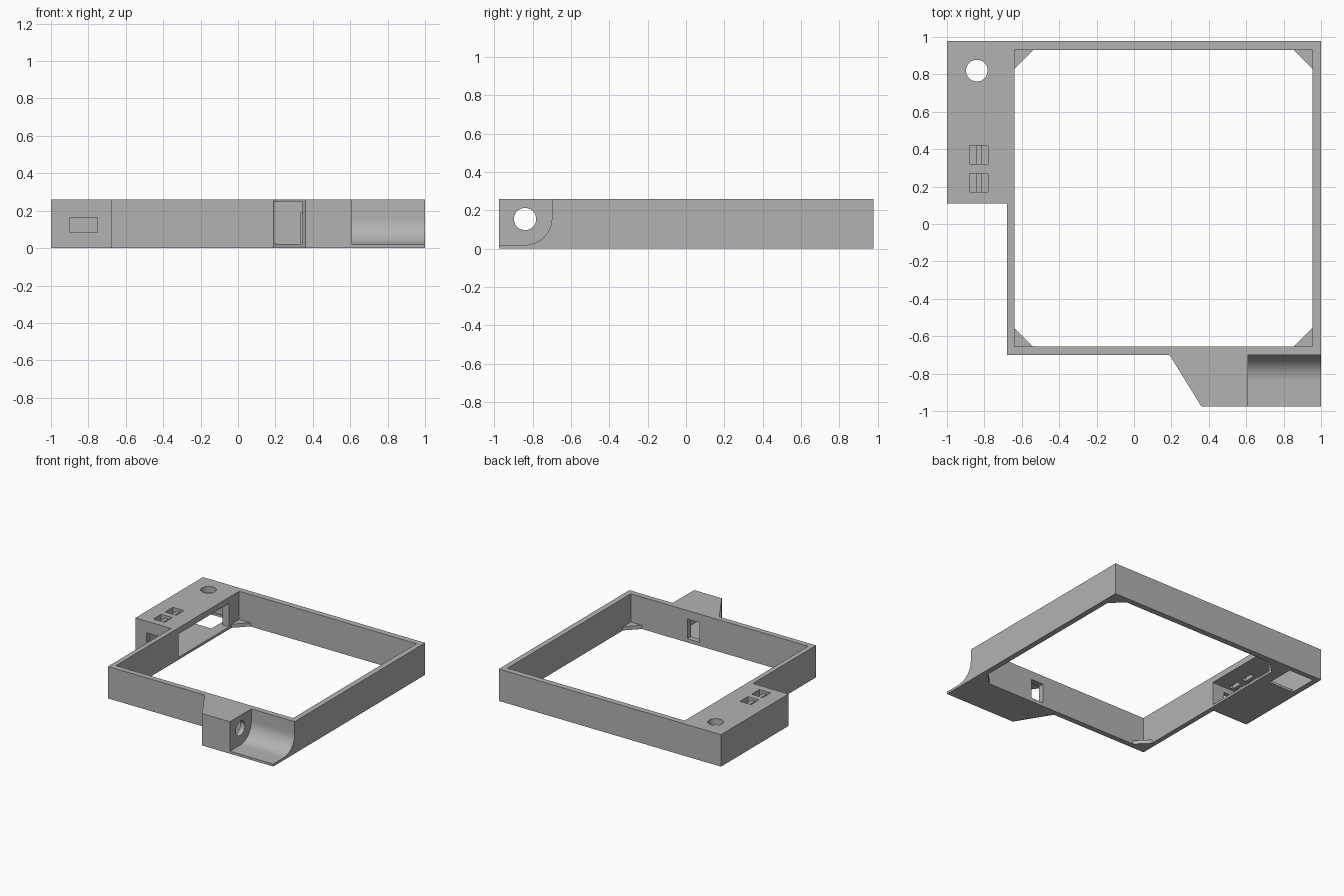
import bpy, bmesh, math

cube = bpy.data.objects.get("Cube")
if cube:
    bpy.data.objects.remove(cube, do_unlink=True)

grey = bpy.data.materials.new("plain grey")
grey.use_nodes = True
grey.diffuse_color = (0.45, 0.45, 0.45, 1)
grey.node_tree.nodes["Principled BSDF"].inputs["Base Color"].default_value = grey.diffuse_color


def prism(name, points, axis, lo, hi):
    """Extrude a 2D outline along an axis; the other two axes keep x, y, z order."""
    place = {"x": lambda a, b, h: (h, a, b),
             "y": lambda a, b, h: (a, h, b),
             "z": lambda a, b, h: (a, b, h)}[axis]
    bm = bmesh.new()
    rings = [[bm.verts.new(place(a, b, h)) for a, b in points] for h in (lo, hi)]
    for ring in rings:
        bm.faces.new(ring)
    n = len(points)
    for i in range(n):
        j = (i + 1) % n
        bm.faces.new((rings[0][i], rings[0][j], rings[1][j], rings[1][i]))
    bmesh.ops.recalc_face_normals(bm, faces=bm.faces)
    mesh = bpy.data.meshes.new(name)
    bm.to_mesh(mesh)
    bm.free()
    mesh.materials.append(grey)
    obj = bpy.data.objects.new(name, mesh)
    bpy.context.collection.objects.link(obj)
    return obj


def rect(a0, a1, b0, b1):
    return [(a0, b0), (a1, b0), (a1, b1), (a0, b1)]


def arc(ca, cb, r, start, end, steps):
    angles = [math.radians(start + (end - start) * i / steps) for i in range(steps + 1)]
    return [(ca + r * math.cos(t), cb + r * math.sin(t)) for t in angles]


# Body: square frame with a box on one side and a tab at the front
TOP, FRONT, BACK = 0.26, -0.975, 0.978
body = prism("frame_body", [
    (-1, BACK), (-1, 0.11), (-0.68, 0.11), (-0.68, -0.70), (0.19, -0.70),
    (0.36, FRONT), (1, FRONT), (1, BACK)], "z", 0, TOP)

# Frame window, with corner gussets left at the bottom
x0, x1, y0, y1, leg = -0.64, 0.955, -0.655, 0.93, 0.1
octagon = [(x0 + leg, y0), (x1 - leg, y0), (x1, y0 + leg), (x1, y1 - leg),
           (x1 - leg, y1), (x0 + leg, y1), (x0, y1 - leg), (x0, y0 + leg)]
cutters = [
    prism("window_cut", rect(x0, x1, y0, y1), "z", 0.03, 0.4),
    prism("gusset_cut", octagon, "z", -0.1, 0.1),
    # Side box: hollow open to the frame, bottom hatch, round hole, front port
    prism("box_hollow_cut", [(-0.96, 0.15), (-0.6, 0.15), (-0.6, 0.8), (-0.7, 0.8),
                             (-0.7, 0.94), (-0.96, 0.94)], "z", 0.02, 0.21),
    prism("hatch_cut", rect(-0.955, -0.73, 0.70, 0.935), "z", -0.1, 0.1),
    prism("round_hole_cut", arc(-0.84, 0.82, 0.058, 0, 350, 35), "z", 0.1, 0.4),
    prism("port_cut", rect(-0.9, -0.75, 0.085, 0.165), "y", 0, 0.2),
    # Front tab: curved scoop, hollow, cable hole and wall opening
    prism("scoop_cut", [(-1.1, 0.02)] + arc(-0.84, 0.16, 0.14, -90, 0, 16)
          + [(-0.70, 0.4), (-1.1, 0.4)], "x", 0.61, 1.1),
    prism("tab_hollow_cut", [(0.18, -0.704), (0.57, -0.70), (0.57, -0.95), (0.3, -0.95)],
          "z", 0.022, 0.25),
    prism("cable_hole_cut", arc(-0.84, 0.155, 0.058, 0, 350, 35), "x", 0.5, 0.7),
    prism("wall_opening_cut", rect(0.335, 0.445, 0.03, 0.19), "y", -0.72, -0.6),
]

# Switch slots in the box top, each with a middle bar
for i, y in enumerate((0.17, 0.32)):
    cutters.append(prism("slot_cut", rect(-0.88, -0.78, y, y + 0.1), "z", 0.15, 0.4))
    prism(f"slot_bar_{i + 1}", rect(-0.845, -0.815, y, y + 0.1), "z", 0.21, 0.24)

for cutter in cutters:
    cutter.hide_render = True
    mod = body.modifiers.new(cutter.name, "BOOLEAN")
    mod.operation, mod.solver, mod.object = "DIFFERENCE", "EXACT", cutter

# Bake the cuts and discard the cutters
bpy.context.view_layer.update()
baked = bpy.data.meshes.new_from_object(
    body.evaluated_get(bpy.context.evaluated_depsgraph_get()))
body.modifiers.clear()
body.data = baked
for cutter in cutters:
    bpy.data.objects.remove(cutter, do_unlink=True)

bpy.ops.object.select_all(action="DESELECT")
body.select_set(True)
bpy.context.view_layer.objects.active = body
bpy.ops.object.shade_smooth_by_angle(angle=math.radians(30))
